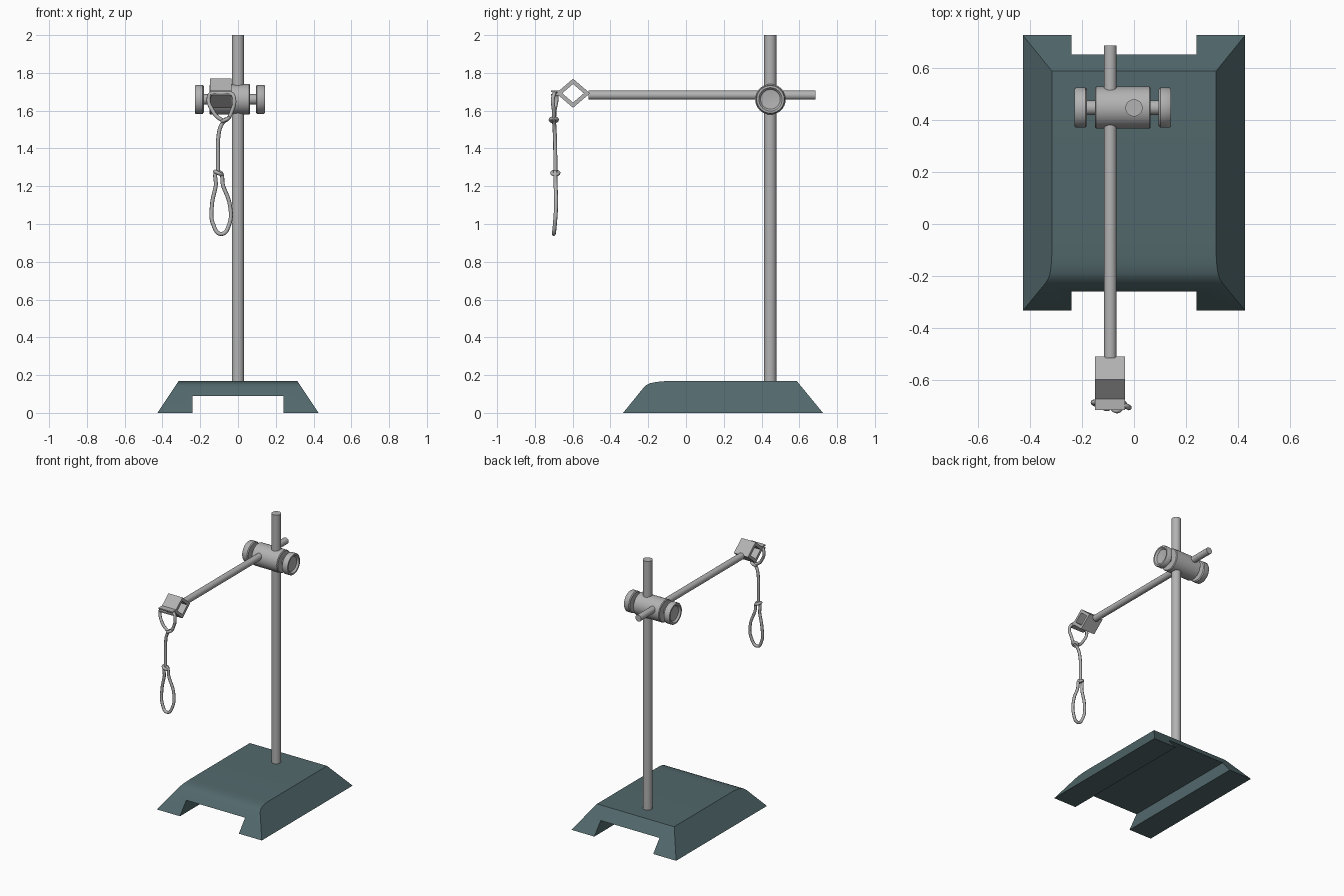
import bpy, bmesh, math
from mathutils import Vector, Matrix

if "Cube" in bpy.data.objects:
    bpy.data.objects.remove(bpy.data.objects["Cube"])


def material(name, rgb):
    m = bpy.data.materials.new(name)
    m.diffuse_color = (*rgb, 1)
    m.use_nodes = True
    m.node_tree.nodes["Principled BSDF"].inputs["Base Color"].default_value = m.diffuse_color
    return m


TEAL = material("dark teal paint", (0.085, 0.14, 0.15))
STEEL = material("grey steel", (0.45, 0.45, 0.45))


def finish(name, bm, mat, smooth=True):
    bmesh.ops.recalc_face_normals(bm, faces=bm.faces)
    me = bpy.data.meshes.new(name)
    bm.to_mesh(me)
    bm.free()
    ob = bpy.data.objects.new(name, me)
    bpy.context.collection.objects.link(ob)
    me.materials.append(mat)
    if smooth:
        select(ob)
        bpy.ops.object.shade_smooth_by_angle(angle=math.radians(40))
    return ob


def select(ob):
    bpy.ops.object.select_all(action='DESELECT')
    ob.select_set(True)
    bpy.context.view_layer.objects.active = ob


def lathe(name, origin, axis, profile, segs=24):
    """Revolve (distance along axis, radius) pairs; closed with end caps."""
    bm = bmesh.new()
    rot = Vector((0, 0, 1)).rotation_difference(Vector(axis)).to_matrix()
    rings = []
    for d, r in profile:
        rings.append([bm.verts.new(Vector(origin) + rot @ Vector(
            (r * math.cos(2 * math.pi * i / segs), r * math.sin(2 * math.pi * i / segs), d)))
            for i in range(segs)])
    for a, b in zip(rings, rings[1:]):
        for i in range(segs):
            j = (i + 1) % segs
            bm.faces.new((a[i], a[j], b[j], b[i]))
    bm.faces.new(rings[0])
    bm.faces.new(rings[-1])
    return finish(name, bm, STEEL)


def box(name, x0, x1, y0, y1, z0, z1, mat):
    bm = bmesh.new()
    bmesh.ops.create_cube(bm, size=1, matrix=Matrix.Translation(
        ((x0 + x1) / 2, (y0 + y1) / 2, (z0 + z1) / 2)) @ Matrix.Diagonal((x1 - x0, y1 - y0, z1 - z0, 1)))
    return finish(name, bm, mat, False)


# Base: stacked rectangles (front y, z), sloped sides and back, rounded front edge
bm = bmesh.new()
layers = []
for yf, z in ((-0.333, 0), (-0.226, 0.132), (-0.21, 0.147), (-0.19, 0.157), (-0.155, 0.164), (-0.11, 0.168)):
    w = 0.427 - 0.112 * z / 0.168
    yb = 0.725 - 0.138 * z / 0.168
    layers.append([bm.verts.new(p) for p in ((-w, yf, z), (w, yf, z), (w, yb, z), (-w, yb, z))])
for a, b in zip(layers, layers[1:]):
    for i in range(4):
        j = (i + 1) % 4
        bm.faces.new((a[i], a[j], b[j], b[i]))
bm.faces.new(layers[0])
bm.faces.new(layers[-1])
base = finish("base", bm, TEAL)

# Channel running under the base
cutter = box("channel_cutter", -0.24, 0.24, -1, 1, -0.1, 0.09, TEAL)
cutter.hide_render = True
mod = base.modifiers.new("channel", 'BOOLEAN')
mod.operation, mod.object, mod.solver = 'DIFFERENCE', cutter, 'EXACT'
select(base)
bpy.ops.object.modifier_apply(modifier="channel")
bpy.data.objects.remove(cutter)

# Upright post and horizontal arm
lathe("post", (0, 0.446, 0), (0, 0, 1), ((0.15, 0.033), (2.0, 0.033)), 20)
lathe("arm", (-0.091, 0, 1.682), (0, 1, 0), ((-0.515, 0.024), (0.686, 0.024)), 20)

# Clamp boss with a dished knob at each end
hub = (-0.043, 0.447, 1.66)
lathe("clamp_body", hub, (1, 0, 0),
      ((-0.107, 0.076), (-0.102, 0.081), (0.102, 0.081), (0.107, 0.076)), 32)
for side, s in (("left", -1), ("right", 1)):
    lathe(side + "_knob", hub, (s, 0, 0),
          ((0.10, 0.028), (0.138, 0.028), (0.138, 0.07), (0.144, 0.077), (0.18, 0.077),
           (0.185, 0.073), (0.185, 0.062), (0.172, 0.052), (0.168, 0.02)), 32)

# Diamond-shaped spring clip at the end of the arm
bm = bmesh.new()
cy, cz = -0.598, 1.692
X0, X1 = -0.149, -0.034
rings = []
for x in (X0, X1):
    for ry, rz in ((0.09, 0.077), (0.057, 0.049)):
        rings.append([bm.verts.new((x, cy + ry * c, cz + rz * s))
                      for c, s in ((1, 0), (0, 1), (-1, 0), (0, -1))])
lo, li, ro, ri = rings
for a, b in ((lo, li), (li, ri), (ri, ro), (ro, lo)):
    for i in range(4):
        j = (i + 1) % 4
        bm.faces.new((a[i], a[j], b[j], b[i]))
finish("spring_clip", bm, STEEL, False)

# Flat jaws that pinch the cord
for nm, z in (("upper_jaw", 1.698), ("lower_jaw", 1.679)):
    box(nm, X0, X1, -0.715, -0.665, z, z + 0.008, STEEL)


def cord(name, pts, cyclic=False, radius=0.0105):
    cu = bpy.data.curves.new(name, 'CURVE')
    cu.dimensions = '3D'
    cu.bevel_depth, cu.bevel_resolution, cu.resolution_u = radius, 2, 8
    cu.use_fill_caps = True
    sp = cu.splines.new('BEZIER')
    sp.bezier_points.add(len(pts) - 1)
    sp.use_cyclic_u = cyclic
    for bp, p in zip(sp.bezier_points, pts):
        bp.co = p
        bp.handle_left_type = bp.handle_right_type = 'AUTO'
    ob = bpy.data.objects.new(name, cu)
    bpy.context.collection.objects.link(ob)
    cu.materials.append(STEEL)
    select(ob)
    bpy.ops.object.convert(target='MESH')
    bpy.ops.object.shade_smooth()


# Cord: top loop through the jaws, straight strand, hanging lower loop
cord("upper_cord_loop", ((-0.065, -0.70, 1.55), (-0.10, -0.698, 1.56), (-0.137, -0.695, 1.605),
                         (-0.156, -0.685, 1.66), (-0.143, -0.685, 1.69), (-0.09, -0.69, 1.692),
                         (-0.035, -0.698, 1.69), (-0.02, -0.705, 1.66), (-0.032, -0.70, 1.60)), True)
cord("cord_strand", ((-0.06, -0.70, 1.56), (-0.09, -0.697, 1.52), (-0.104, -0.694, 1.46),
                     (-0.106, -0.692, 1.36), (-0.106, -0.692, 1.26)))
cord("lower_cord_loop", ((-0.105, -0.692, 1.275), (-0.118, -0.69, 1.20), (-0.138, -0.688, 1.10),
                         (-0.132, -0.694, 1.0), (-0.088, -0.70, 0.947), (-0.046, -0.694, 1.0),
                         (-0.043, -0.688, 1.10), (-0.078, -0.69, 1.20)), True)

# Knots: a small tilted ring of cord around each joint
for nm, (kx, ky, kz), tilt in (("upper_knot", (-0.066, -0.70, 1.552), 0.5),
                               ("lower_knot", (-0.105, -0.692, 1.27), -0.5)):
    cord(nm, [(kx + 0.017 * math.cos(a), ky + 0.017 * math.sin(a), kz + 0.017 * tilt * math.cos(a))
              for a in (k * math.pi / 3 for k in range(6))], True, 0.010)
